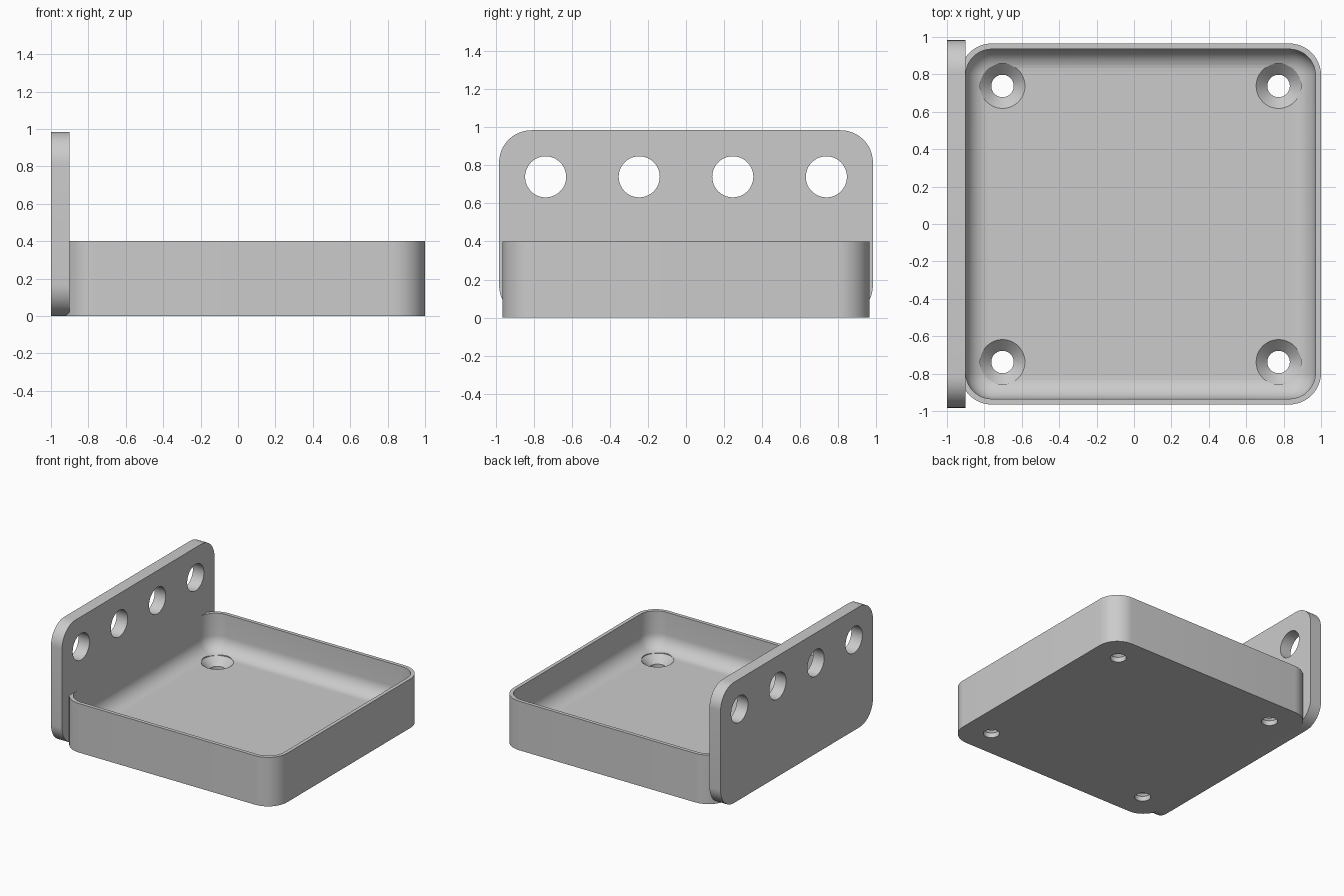
import bpy, bmesh, math
from mathutils import Matrix

cube = bpy.data.objects.get("Cube")
if cube:
    bpy.data.objects.remove(cube, do_unlink=True)

# Single flat grey
GREY = (0.6, 0.6, 0.6, 1.0)
grey = bpy.data.materials.new("plain grey")
grey.use_nodes = True
grey.diffuse_color = GREY
grey.node_tree.nodes["Principled BSDF"].inputs["Base Color"].default_value = GREY


def rounded_rect(half_u, half_v, radius, steps=12):
    """Counter-clockwise outline of a rounded rectangle around the origin."""
    points = []
    for k, (su, sv) in enumerate([(1, 1), (-1, 1), (-1, -1), (1, -1)]):
        for i in range(steps + 1):
            a = math.pi / 2 * (k + i / steps)
            points.append((su * (half_u - radius) + radius * math.cos(a),
                           sv * (half_v - radius) + radius * math.sin(a)))
    return points


def loft(name, rings):
    """Skin a list of matching point rings and cap both ends."""
    bm = bmesh.new()
    loops = [[bm.verts.new(p) for p in ring] for ring in rings]
    for a, b in zip(loops, loops[1:]):
        for i in range(len(a)):
            j = (i + 1) % len(a)
            bm.faces.new((a[i], a[j], b[j], b[i]))
    bm.faces.new(loops[0][::-1])
    bm.faces.new(loops[-1])
    bmesh.ops.recalc_face_normals(bm, faces=bm.faces)
    return make_object(name, bm)


def make_object(name, bm):
    mesh = bpy.data.meshes.new(name)
    bm.to_mesh(mesh)
    bm.free()
    mesh.materials.append(grey)
    obj = bpy.data.objects.new(name, mesh)
    bpy.context.collection.objects.link(obj)
    return obj


def cut(obj, cutter):
    """Subtract the cutter, bake the result and smooth the curved faces."""
    mod = obj.modifiers.new("holes", "BOOLEAN")
    mod.operation = "DIFFERENCE"
    mod.solver = "EXACT"
    mod.object = cutter
    bpy.ops.object.select_all(action="DESELECT")
    obj.select_set(True)
    bpy.context.view_layer.objects.active = obj
    bpy.ops.object.modifier_apply(modifier=mod.name)
    bpy.data.objects.remove(cutter, do_unlink=True)
    bpy.ops.object.shade_smooth_by_angle(angle=math.radians(30))


def add_spin(bm, profile, matrix, sides=48):
    """Add a capped solid of revolution from (radius, height) pairs."""
    loops = []
    for r, h in profile:
        loops.append([bm.verts.new(matrix @ Matrix.Rotation(2 * math.pi * i / sides, 4, "Z")
                                   @ Matrix.Translation((r, 0, h)).translation)
                      for i in range(sides)])
    for a, b in zip(loops, loops[1:]):
        for i in range(sides):
            j = (i + 1) % sides
            bm.faces.new((a[i], a[j], b[j], b[i]))
    bm.faces.new(loops[0][::-1])
    bm.faces.new(loops[-1])


# Tray: square shell with rounded corners and a filleted floor
CENTRE_X, HALF, CORNER = 0.035, 0.965, 0.17
WALL, HEIGHT, FLOOR, FILLET = 0.03, 0.4, 0.1, 0.12


def tray_ring(inset, z):
    return [(CENTRE_X + u, v, z)
            for u, v in rounded_rect(HALF - inset, HALF - inset, CORNER - inset)]


rings = [tray_ring(0, 0), tray_ring(0, HEIGHT), tray_ring(WALL, HEIGHT)]
for i in range(11):
    a = math.pi / 2 * i / 10
    rings.append(tray_ring(WALL + FILLET * (1 - math.cos(a)),
                           FLOOR + FILLET * (1 - math.sin(a))))
tray = loft("tray", rings)

# Countersunk screw holes in the tray floor
bm = bmesh.new()
for sx in (-1, 1):
    for sy in (-1, 1):
        add_spin(bm, [(0.06, -0.05), (0.06, 0.04), (0.12, FLOOR), (0.12, 0.2)],
                 Matrix.Translation((CENTRE_X + sx * 0.738, sy * 0.738, 0)))
cut(tray, make_object("screw_hole_cutter", bm))

# Upright mounting plate with four round holes
PLATE_Y, PLATE_Z = 0.983, 0.4925
outline = rounded_rect(PLATE_Y, PLATE_Z, 0.17)
plate = loft("mounting_plate", [[(x, u, v + PLATE_Z) for u, v in outline]
                                for x in (-1, -0.9)])
bm = bmesh.new()
for i in range(4):
    place = Matrix.Translation((-0.95, (i - 1.5) * 0.492, 0.74)) @ Matrix.Rotation(math.pi / 2, 4, "Y")
    add_spin(bm, [(0.108, -0.1), (0.108, 0.1)], place)
cut(plate, make_object("plate_hole_cutter", bm))
